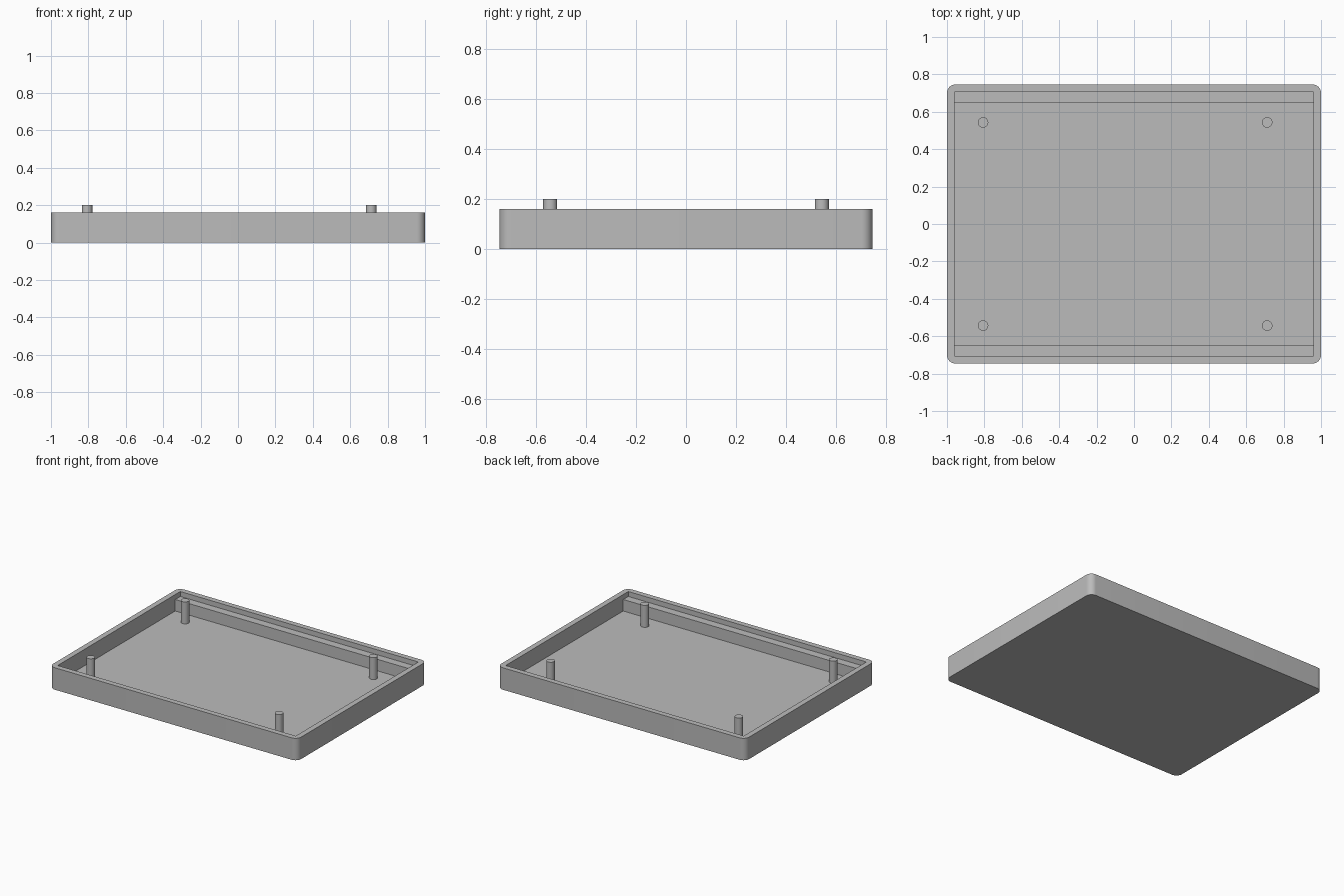
import bpy, bmesh, math

if "Cube" in bpy.data.objects:
    bpy.data.objects.remove(bpy.data.objects["Cube"])

grey = bpy.data.materials.new("grey plastic")
grey.diffuse_color = (0.5, 0.5, 0.5, 1)
grey.use_nodes = True
grey.node_tree.nodes["Principled BSDF"].inputs["Base Color"].default_value = grey.diffuse_color

HX, HY, H = 1.0, 0.746, 0.16      # outer half sizes and wall height
WALL, FLOOR, RADIUS = 0.04, 0.04, 0.045
IX, IY = HX - WALL, HY - WALL


def finish(name, bm):
    bmesh.ops.recalc_face_normals(bm, faces=bm.faces)
    mesh = bpy.data.meshes.new(name)
    bm.to_mesh(mesh)
    bm.free()
    mesh.materials.append(grey)
    obj = bpy.data.objects.new(name, mesh)
    bpy.context.collection.objects.link(obj)
    bpy.context.view_layer.objects.active = obj
    obj.select_set(True)
    bpy.ops.object.shade_smooth_by_angle(angle=math.radians(30))
    obj.select_set(False)
    return obj


# Tray: rounded outside, square-cornered pocket inside
bm = bmesh.new()
corners = [(1, 1), (-1, 1), (-1, -1), (1, -1)]
STEPS = 8
bottom, top, rim, base = [], [], [], []
for i, (sx, sy) in enumerate(corners):
    for k in range(STEPS + 1):
        a = math.pi / 2 * (i + k / STEPS)
        x = sx * (HX - RADIUS) + RADIUS * math.cos(a)
        y = sy * (HY - RADIUS) + RADIUS * math.sin(a)
        bottom.append(bm.verts.new((x, y, 0)))
        top.append(bm.verts.new((x, y, H)))
    rim.append(bm.verts.new((sx * IX, sy * IY, H)))
    base.append(bm.verts.new((sx * IX, sy * IY, FLOOR)))
n = len(top)
bm.faces.new(bottom)
bm.faces.new(base)
for j in range(n):
    bm.faces.new((bottom[j], bottom[(j + 1) % n], top[(j + 1) % n], top[j]))
for i in range(4):
    m = (i + 1) % 4
    bm.faces.new((rim[i], rim[m], base[m], base[i]))
    s = i * (STEPS + 1)
    for k in range(STEPS):
        bm.faces.new((top[s + k], top[s + k + 1], rim[i]))
    bm.faces.new((top[s + STEPS], top[(s + STEPS + 1) % n], rim[m], rim[i]))
finish("tray", bm)

# Ledges along the front and back walls
LEDGE_IN, LEDGE_TOP = 0.648, 0.124
for side, name in ((-1, "front_ledge"), (1, "back_ledge")):
    bm = bmesh.new()
    bmesh.ops.create_cube(bm, size=1)
    for v in bm.verts:
        v.co.x *= 2 * IX
        v.co.y = side * (IY if v.co.y > 0 else LEDGE_IN)
        v.co.z = LEDGE_TOP if v.co.z > 0 else FLOOR
    finish(name, bm)

# Four locating posts
POST_TOP = 0.2
for x, xn in ((-0.807, "left"), (0.712, "right")):
    for y, yn in ((-0.543, "front"), (0.543, "back")):
        bm = bmesh.new()
        bmesh.ops.create_cone(bm, cap_ends=True, segments=32, radius1=0.028,
                              radius2=0.028, depth=POST_TOP - FLOOR)
        bmesh.ops.translate(bm, verts=bm.verts, vec=(x, y, (POST_TOP + FLOOR) / 2))
        finish(f"{yn}_{xn}_post", bm)
